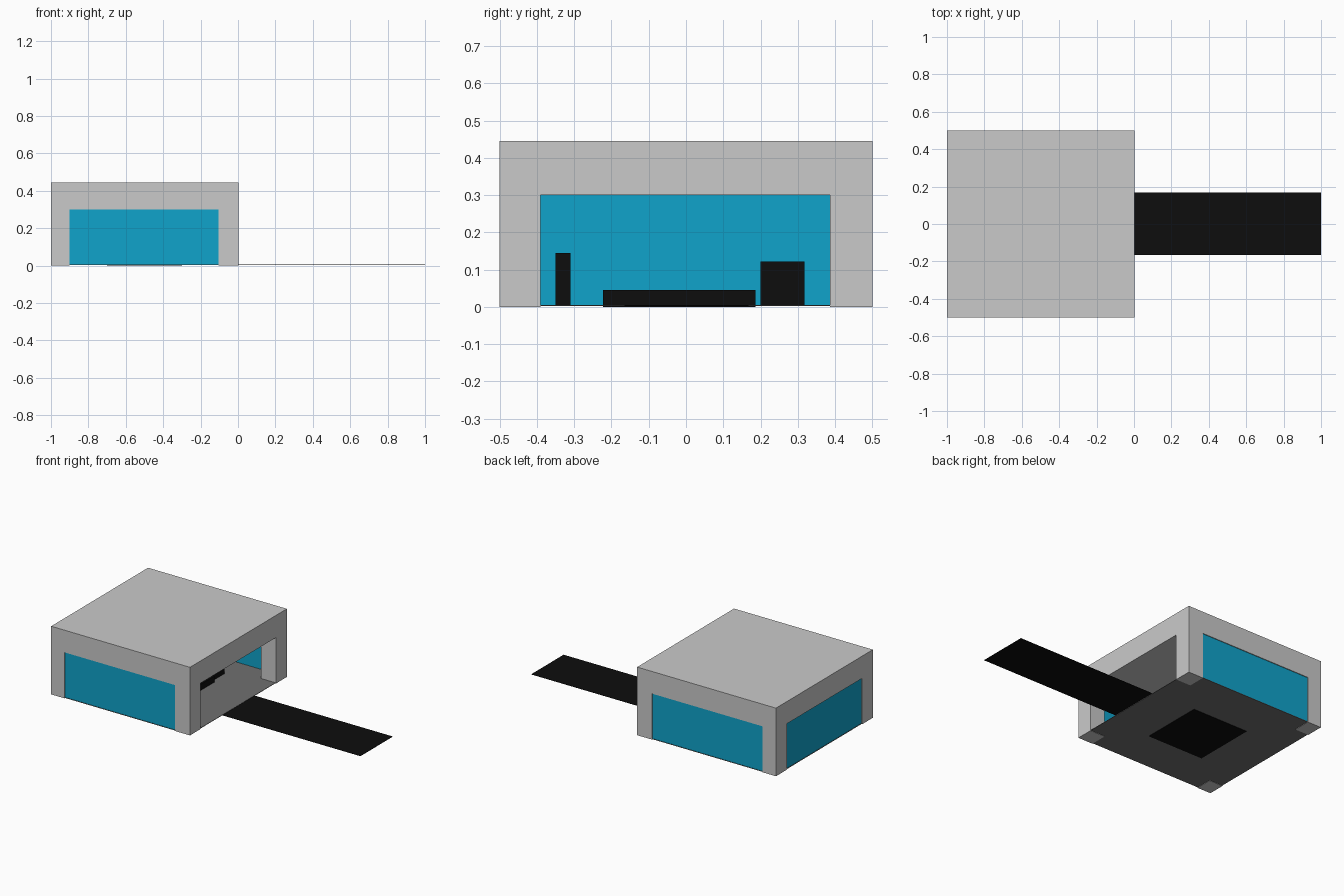
import bpy
import bmesh

if "Cube" in bpy.data.objects:
    bpy.data.objects.remove(bpy.data.objects["Cube"], do_unlink=True)


def material(name, rgb):
    mat = bpy.data.materials.new(name)
    mat.use_nodes = True
    mat.diffuse_color = (*rgb, 1)
    mat.node_tree.nodes["Principled BSDF"].inputs["Base Color"].default_value = (*rgb, 1)
    return mat


concrete = material("light grey", (0.59, 0.59, 0.59))
floor_grey = material("dark grey", (0.162, 0.162, 0.162))
glass = material("blue glass", (0.005, 0.37, 0.595))
black = material("black", (0.004, 0.004, 0.004))


def add_object(name, bm, mat):
    mesh = bpy.data.meshes.new(name)
    bmesh.ops.recalc_face_normals(bm, faces=bm.faces)
    bm.to_mesh(mesh)
    bm.free()
    mesh.materials.append(mat)
    obj = bpy.data.objects.new(name, mesh)
    bpy.context.collection.objects.link(obj)
    return obj


def box(name, xs, ys, zs, mat):
    """Axis-aligned box given by its lower and upper limits."""
    bm = bmesh.new()
    bmesh.ops.create_cube(bm, size=1)
    for v in bm.verts:
        v.co = [lim[0] if c < 0 else lim[1] for c, lim in zip(v.co, (xs, ys, zs))]
    return add_object(name, bm, mat)


# Main dimensions: outer walls, door openings and heights
WX, WY = (-1.0, 0.003), (-0.5, 0.5)
OX, OY = (-0.902, -0.104), (-0.39, 0.386)
HEAD, TOP, FLOOR = 0.3, 0.445, 0.005

# Shell: solid block with two crossing tunnels cut through it
shell = box("roof_and_pillars", WX, WY, (0, TOP), concrete)
cutters = [box("cutter_across", (-2, 2), OY, (-1, HEAD), concrete),
           box("cutter_along", OX, (-2, 2), (-1, HEAD), concrete)]
for cutter in cutters:
    cutter.hide_render = True
    mod = shell.modifiers.new("opening", "BOOLEAN")
    mod.operation = "DIFFERENCE"
    mod.solver = "EXACT"
    mod.object = cutter
bpy.context.view_layer.update()
cut = shell.evaluated_get(bpy.context.evaluated_depsgraph_get())
shell.data = bpy.data.meshes.new_from_object(cut)
shell.modifiers.clear()
for cutter in cutters:
    bpy.data.objects.remove(cutter, do_unlink=True)

# Floor: cross-shaped plate fitted around the four corner pillars
E = 0.002
ax, bx, cx, dx = WX[0] + E, *OX, WX[1] - E
ay, by, cy, dy = WY[0] + E, *OY, WY[1] - E
bm = bmesh.new()
outline = [(bx, ay), (cx, ay), (cx, by), (dx, by), (dx, cy), (cx, cy),
           (cx, dy), (bx, dy), (bx, cy), (ax, cy), (ax, by), (bx, by)]
face = bm.faces.new([bm.verts.new((x, y, E)) for x, y in outline])
sweep = bmesh.ops.extrude_face_region(bm, geom=[face], use_keep_orig=True)
for v in sweep["geom"]:
    if isinstance(v, bmesh.types.BMVert):
        v.co.z = FLOOR
add_object("floor", bm, floor_grey)

# Glass panels on three sides, the right side stays open
for name, y in (("front_glass", -0.493), ("back_glass", 0.493)):
    box(name, OX, (y - E, y + E), (FLOOR, HEAD), glass)
box("side_glass", (-0.995, -0.991), OY, (FLOOR, HEAD), glass)

# Furniture inside
box("low_platform", (-0.7, -0.3), (-0.223, 0.186), (0, 0.045), black)
box("tall_stand", (-0.6, -0.4), (-0.35, -0.31), (FLOOR, 0.145), black)
box("cabinet", (-0.6, -0.32), (0.2, 0.318), (FLOOR, 0.122), black)

# Entrance path
box("path", (WX[1], 1.0), (-0.165, 0.168), (0.003, FLOOR), black)
